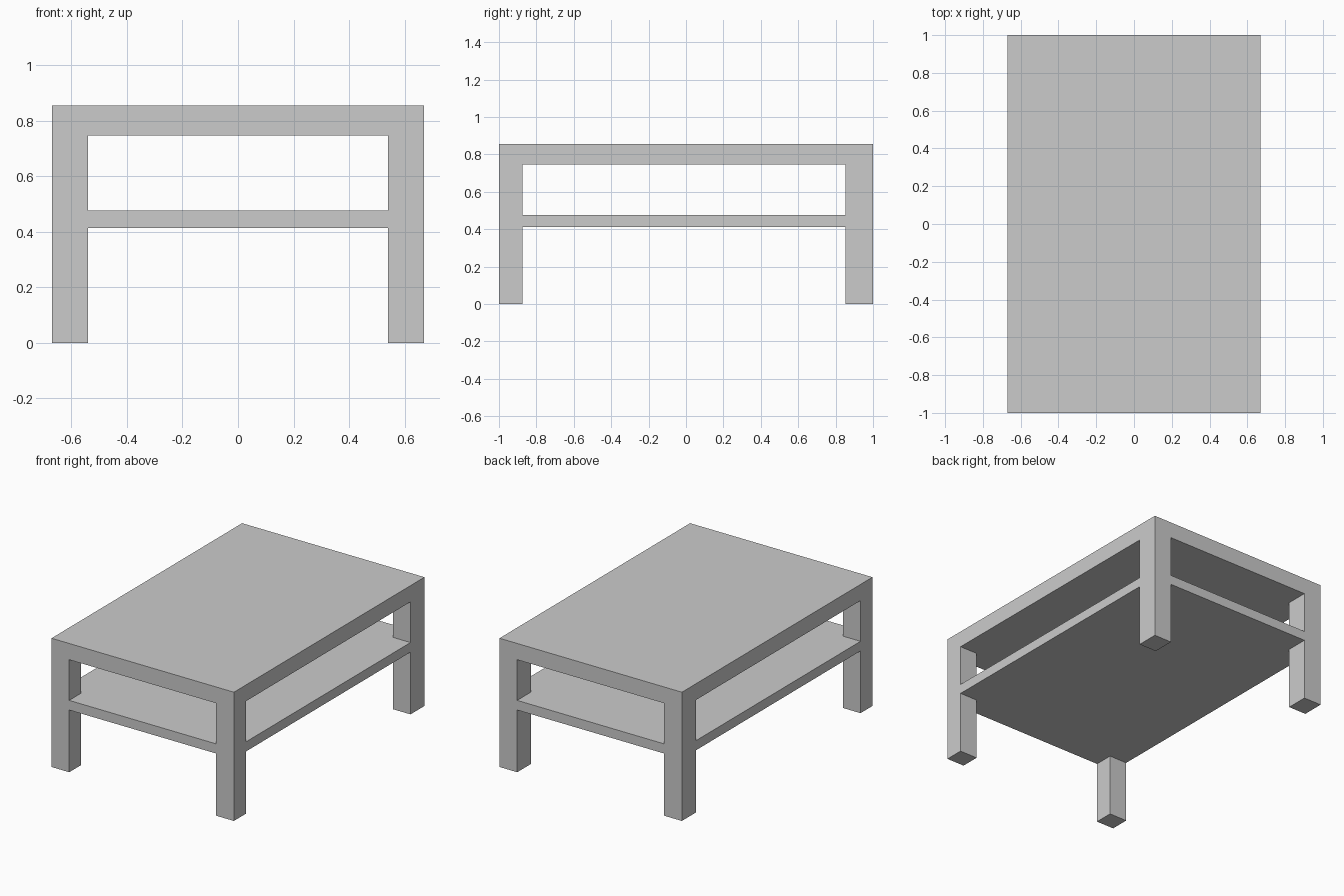
import bpy

if "Cube" in bpy.data.objects:
    bpy.data.objects.remove(bpy.data.objects["Cube"])

W, D, H = 0.67, 1.0, 0.855          # half width, half depth, height
LEG_X = 0.54                        # inner face of the legs
LEG_FRONT, LEG_BACK = -0.874, 0.853


def box(name, x, y, z):
    """Box spanning the given (min, max) ranges."""
    spans = (x, y, z)
    bpy.ops.mesh.primitive_cube_add(size=1)
    ob = bpy.context.object
    ob.name = ob.data.name = name
    mid = [(a + b) / 2 for a, b in spans]
    for v in ob.data.vertices:
        v.co = [m + c * (b - a) for m, c, (a, b) in zip(mid, v.co, spans)]
    return ob


# Thick top slab
table = box("coffee_table", (-W, W), (-D, D), (0.747, H))

# Full-size lower shelf, flush with the legs
parts = [box("shelf", (-W, W), (-D, D), (0.413, 0.477))]

# Four corner legs, the back pair slightly deeper
for side, xs in (("left", (-W, -LEG_X)), ("right", (LEG_X, W))):
    for end, ys in (("front", (-D, LEG_FRONT)), ("back", (LEG_BACK, D))):
        parts.append(box(f"{end}_{side}_leg", xs, ys, (0, H)))

# Fuse everything into one seamless body
bpy.context.view_layer.objects.active = table
for part in parts:
    mod = table.modifiers.new(part.name, "BOOLEAN")
    mod.operation = "UNION"
    mod.solver = "EXACT"
    mod.object = part
    bpy.ops.object.modifier_apply(modifier=mod.name)
    bpy.data.objects.remove(part, do_unlink=True)
